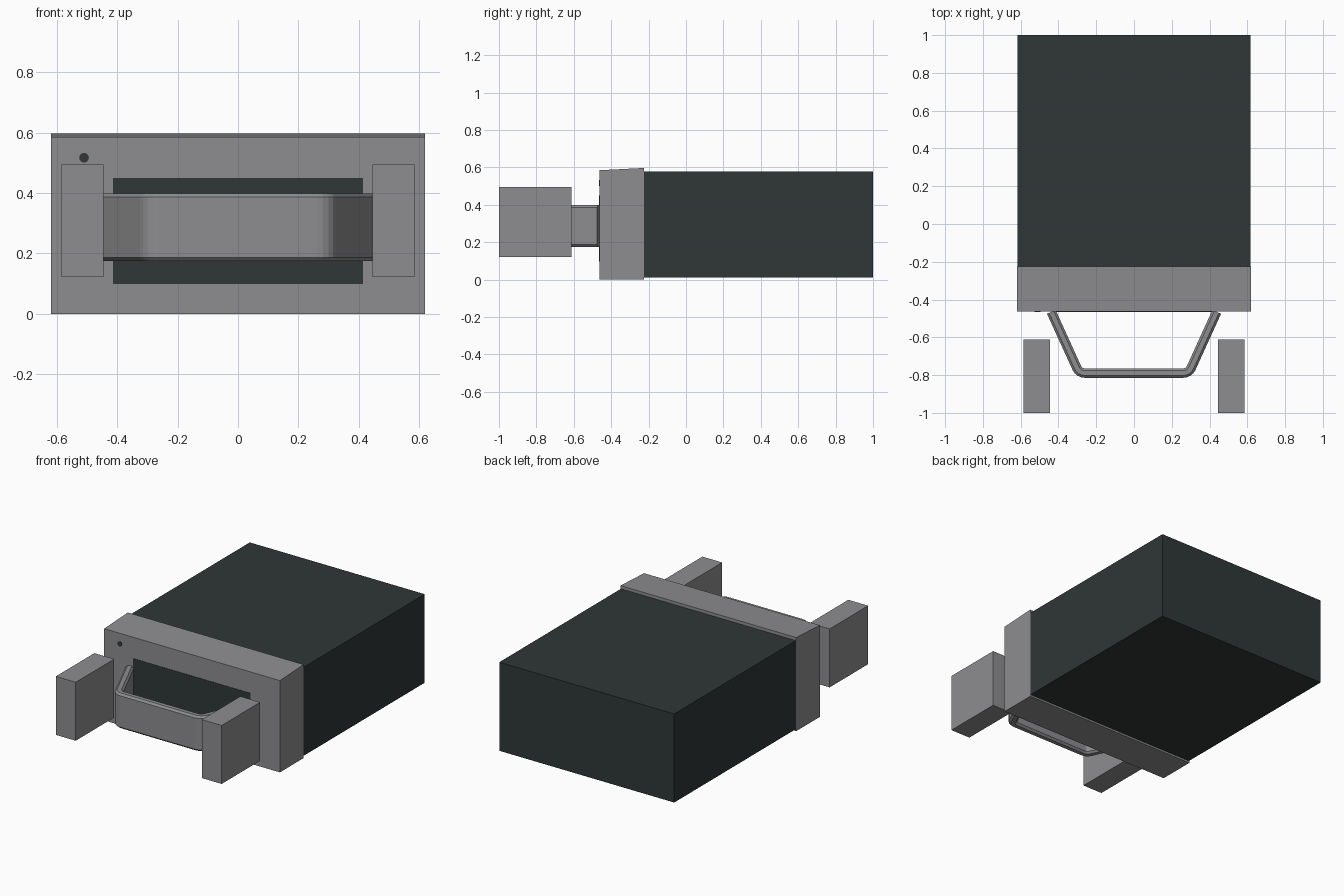
import bpy, bmesh, math
from mathutils import Vector

cube = bpy.data.objects.get("Cube")
if cube:
    bpy.data.objects.remove(cube, do_unlink=True)


def material(name, rgb):
    m = bpy.data.materials.new(name)
    m.use_nodes = True
    m.diffuse_color = (*rgb, 1)
    m.node_tree.nodes["Principled BSDF"].inputs["Base Color"].default_value = (*rgb, 1)
    return m


grey = material("mid grey", (0.27, 0.27, 0.28))
dark = material("dark slate green", (0.028, 0.038, 0.037))


def finish(name, bm, mat):
    bmesh.ops.recalc_face_normals(bm, faces=bm.faces)
    me = bpy.data.meshes.new(name)
    bm.to_mesh(me)
    bm.free()
    me.materials.append(mat)
    ob = bpy.data.objects.new(name, me)
    bpy.context.collection.objects.link(ob)
    return ob


def box(name, lo, hi, mat, front_drop=0):
    """Box between two corners; front_drop lowers the top front edge."""
    bm = bmesh.new()
    bmesh.ops.create_cube(bm, size=1)
    for v in bm.verts:
        top_front = v.co.z > 0 and v.co.y < 0
        v.co = [h if c > 0 else l for c, l, h in zip(v.co, lo, hi)]
        if top_front:
            v.co.z -= front_drop
    return finish(name, bm, mat)


# Main case and the slightly taller front collar
box("case_body", (-0.617, -0.225, 0.012), (0.617, 1, 0.577), dark)
box("front_collar", (-0.62, -0.463, 0), (0.62, -0.225, 0.597), grey, 0.012)

# Dark panel and small dot on the collar front
box("front_panel", (-0.414, -0.465, 0.098), (0.414, -0.461, 0.45), dark)
bpy.ops.mesh.primitive_cylinder_add(vertices=16, radius=0.016, depth=0.004,
                                    location=(-0.51, -0.463, 0.517),
                                    rotation=(math.pi / 2, 0, 0))
dot = bpy.context.object
dot.name = "indicator_dot"
dot.data.materials.append(dark)

# Free-standing blocks either side of the handle
for side, x in (("right", -0.515), ("left", 0.515)):
    box(side + "_block", (x - 0.07, -1, 0.122), (x + 0.07, -0.612, 0.495), grey)


# Handle: a flat chamfered bar swept round two soft bends
def handle_path():
    """Centre line as (point, direction) pairs, left half then mirrored."""
    lean = math.radians(-65.5)
    radius, steps = 0.045, 4
    start = Vector((-0.438, -0.465))
    leg = Vector((math.cos(lean), math.sin(lean)))
    corner = start + leg * ((-0.789 - start.y) / leg.y)
    setback = radius * math.tan(-lean / 2)
    centre = corner + Vector((setback, radius))
    half = [(start, leg)]
    for i in range(steps + 1):
        a = lean * (1 - i / steps)
        d = Vector((math.cos(a), math.sin(a)))
        half.append((centre + Vector((d.y, -d.x)) * radius, d))
    other = [(Vector((-p.x, p.y)), Vector((d.x, -d.y))) for p, d in reversed(half)]
    return half + other


def chamfered_section(w, h, c):
    return [(w - c, -h), (w, c - h), (w, h - c), (w - c, h),
            (c - w, h), (-w, h - c), (-w, c - h), (c - w, -h)]


bm = bmesh.new()
section = chamfered_section(0.025, 0.112, 0.012)
rings = []
for p, d in handle_path():
    side = Vector((-d.y, d.x))
    rings.append([bm.verts.new((*(p + side * u), 0.287 + z)) for u, z in section])
for a, b in zip(rings, rings[1:]):
    for i in range(len(section)):
        j = (i + 1) % len(section)
        bm.faces.new((a[i], a[j], b[j], b[i]))
bm.faces.new(rings[0])
bm.faces.new(rings[-1])
finish("handle", bm, grey)
